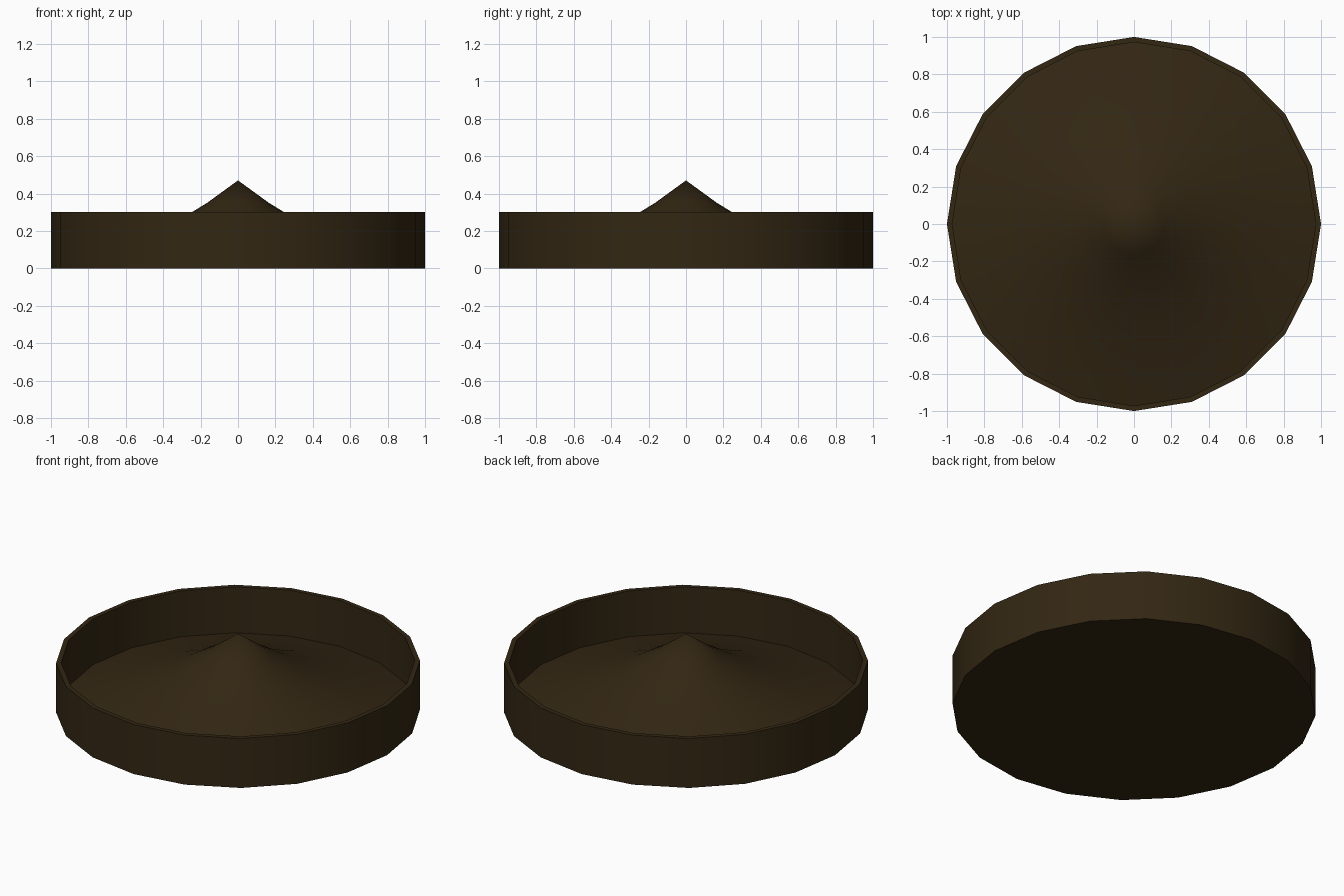
import bpy, math

if "Cube" in bpy.data.objects:
    bpy.data.objects.remove(bpy.data.objects["Cube"])

SIDES = 20

brown = bpy.data.materials.new("dark brown")
brown.diffuse_color = (0.033, 0.020, 0.0065, 1)
brown.use_nodes = True
brown.node_tree.nodes["Principled BSDF"].inputs["Base Color"].default_value = brown.diffuse_color


def lathe(name, profile):
    """Spin (radius, z) points about z; radius 0 becomes a single pole."""
    verts, rings, faces = [], [], []
    for r, z in profile:
        if r == 0:
            rings.append([len(verts)] * SIDES)
            verts.append((0, 0, z))
        else:
            rings.append(list(range(len(verts), len(verts) + SIDES)))
            for i in range(SIDES):
                a = 2 * math.pi * i / SIDES
                verts.append((r * math.cos(a), r * math.sin(a), z))
    for lo, hi in zip(rings, rings[1:]):
        for i in range(SIDES):
            j = (i + 1) % SIDES
            quad = [lo[i], lo[j], hi[j], hi[i]]
            faces.append(list(dict.fromkeys(quad)))
    mesh = bpy.data.meshes.new(name)
    mesh.from_pydata(verts, [], faces)
    mesh.update()
    mesh.materials.append(brown)
    obj = bpy.data.objects.new(name, mesh)
    bpy.context.collection.objects.link(obj)
    bpy.ops.object.select_all(action='DESELECT')
    bpy.context.view_layer.objects.active = obj
    obj.select_set(True)
    bpy.ops.object.shade_smooth_by_angle(angle=math.radians(40))
    return obj


# Shallow dish: bottom, outer wall, thin rim, inner wall, and the
# concave mound rising to a point in the middle, as one closed surface
lathe("dish_with_mound", [
    (0, 0), (1, 0), (1, 0.3), (0.972, 0.3), (0.972, 0.022),
    (0.82, 0.065), (0.66, 0.115), (0.5, 0.175),
    (0.33, 0.25), (0.165, 0.35), (0, 0.47),
])
